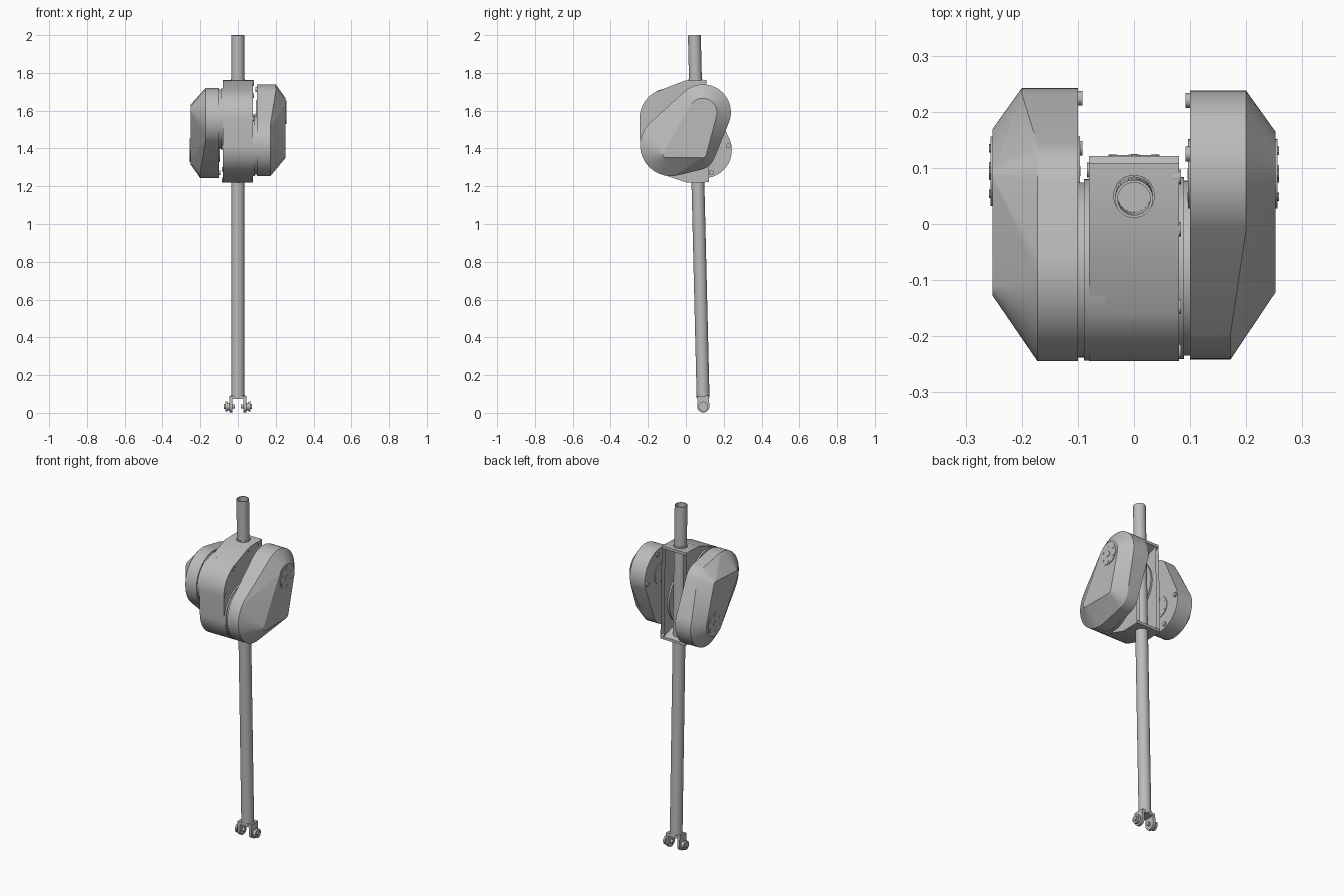
import bpy, bmesh, math
from mathutils import Matrix, Vector

old = bpy.data.objects.get("Cube")
if old:
    bpy.data.objects.remove(old)

mat = bpy.data.materials.new("machine_grey")
mat.use_nodes = True
grey = (0.5, 0.5, 0.5, 1)
mat.diffuse_color = grey
mat.node_tree.nodes["Principled BSDF"].inputs["Base Color"].default_value = grey

AXIS_Y, MID_Z = 0.057, 1.49
PIVOT = Vector((0, AXIS_Y, MID_Z))
# Whole limb leans slightly
LEAN = Matrix.Translation(PIVOT) @ Matrix.Rotation(0.024, 4, 'X') @ Matrix.Translation(-PIVOT)
# Half turn about the y direction gives the opposite joint
TURN = Matrix.Translation(PIVOT) @ Matrix.Rotation(math.pi, 4, 'Y') @ Matrix.Translation(-PIVOT)
FLIP = Matrix.Scale(-1, 4, (1, 0, 0))
SAME = Matrix.Identity(4)


def loft(name, rings, place=SAME):
    """Skin a series of equal-length rings and cap both ends."""
    bm = bmesh.new()
    rows = [[bm.verts.new(place @ Vector(p)) for p in ring] for ring in rings]
    n = len(rows[0])
    for a, b in zip(rows, rows[1:]):
        for i in range(n):
            j = (i + 1) % n
            bm.faces.new((a[i], a[j], b[j], b[i]))
    caps = [bm.faces.new(rows[0]), bm.faces.new(rows[-1])]
    bmesh.ops.triangulate(bm, faces=caps)
    bmesh.ops.recalc_face_normals(bm, faces=bm.faces)
    mesh = bpy.data.meshes.new(name)
    bm.to_mesh(mesh)
    bm.free()
    mesh.materials.append(mat)
    ob = bpy.data.objects.new(name, mesh)
    bpy.context.collection.objects.link(ob)
    ob.matrix_world = LEAN
    bpy.ops.object.select_all(action='DESELECT')
    ob.select_set(True)
    bpy.context.view_layer.objects.active = ob
    bpy.ops.object.shade_smooth_by_angle(angle=math.radians(28))
    return ob


def hull(circles, n=72):
    """Outline around circles (y, z, radius, x)."""
    pts = []
    for i in range(n):
        a = math.tau * i / n
        c, s = math.cos(a), math.sin(a)
        y, z, r, x = max(circles, key=lambda k: k[0] * c + k[1] * s + k[2])
        pts.append((x, y + r * c, z + r * s))
    return pts


def at_x(pts, x):
    return [(x, p[1], p[2]) for p in pts]


def disc(name, x0, x1, y, z, r, place=SAME, n=40):
    ring = hull([(y, z, r, 0)], n)
    return loft(name, [at_x(ring, x0), at_x(ring, x1)], place)


def body_profile(back):
    """Closed side outline of the bracket; back is the depth of its rear opening."""
    top = [(0, back, 1.64), (0, max(back, 0.03), 1.715), (0, 0.115, 1.745),
           (0, 0.115, 1.76), (0, 0, 1.76)]
    for i in range(15):
        a = math.radians(118 + 62 * i / 14)
        top.append((0, -0.08 + 0.163 * math.cos(a), 1.56 + 0.163 * math.sin(a)))
    return top + [(0, p[1], 2 * MID_Z - p[2]) for p in reversed(top)]


# Central bracket: core between two cheeks
core = body_profile(-0.1)
loft("bracket_core", [at_x(core, -0.06), at_x(core, 0.06)])
cheek = body_profile(0.0)
for side, place in (("left", SAME), ("right", FLIP)):
    loft(side + "_bracket_cheek", [at_x(cheek, 0.06), at_x(cheek, 0.08)], place)

# Hollow tube
def circle_z(r, z, n=40):
    return [(r * math.cos(math.tau * i / n), AXIS_Y + r * math.sin(math.tau * i / n), z)
            for i in range(n)]

loft("main_tube", [circle_z(0.034, 0.08), circle_z(0.034, 2.0),
                   circle_z(0.029, 2.0), circle_z(0.029, 1.78)])
loft("tube_collar", [circle_z(0.037, 1.755), circle_z(0.037, 1.768)])

# Two opposed joint housings
TIP_Y, TIP_Z = 0.092, 1.59
wide = [(TIP_Y, TIP_Z, 0.148, 0.2), (-0.08, 1.42, 0.163, 0.172), (0.055, 1.385, 0.1, 0.172)]
face = [(TIP_Y, TIP_Z, 0.075, 0.252), (-0.105, 1.375, 0.02, 0.252), (0.085, 1.37, 0.02, 0.252)]
for side, place in (("left", SAME), ("right", TURN)):
    outer = hull(wide)
    loft(side + "_housing", [at_x(outer, 0.1), outer, hull(face)], place)
    disc(side + "_motor_drum", 0.05, 0.089, -0.08, 1.42, 0.162, place, 64)
    disc(side + "_drum_step", 0.088, 0.101, -0.08, 1.42, 0.156, place, 64)

    # Outer bearing cap with a ring of bolts
    disc(side + "_bearing_cap", 0.25, 0.256, TIP_Y, TIP_Z, 0.062, place)
    disc(side + "_cap_hub", 0.255, 0.258, TIP_Y, TIP_Z, 0.016, place, 6)
    # Inner output flange, facing the bracket
    disc(side + "_output_flange", 0.096, 0.101, TIP_Y, TIP_Z, 0.062, place)
    for i in range(6):
        a = math.tau * (i + 0.5) / 6
        y, z = TIP_Y + 0.047 * math.cos(a), TIP_Z + 0.047 * math.sin(a)
        disc(side + "_cap_bolt", 0.255, 0.258, y, z, 0.007, place, 10)
        disc(side + "_flange_bolt", 0.096, 0.095, y, z, 0.008, place, 10)

    # Bolts along the bracket edge and the housing rim
    for y, z in ((-0.225, 1.565), (-0.143, 1.685), (-0.003, 1.745), (0.09, 1.748)):
        disc(side + "_bracket_bolt", 0.07, 0.084, y, z, 0.013, place, 14)
    for y, z in ((0.222, 1.57), (0.13, 1.71)):
        disc(side + "_rim_bolt", 0.092, 0.106, y, z, 0.013, place, 14)

# Fork at the lower end
loft("fork_collar", [[(sx * 0.04, AXIS_Y + sy * 0.032, z)
                      for sx, sy in ((1, 1), (-1, 1), (-1, -1), (1, -1))] for z in (0.073, 0.09)])
PIN_Z = 0.033
lug = hull([(AXIS_Y, PIN_Z, 0.032, 0), (0.03, 0.085, 0.004, 0), (0.084, 0.085, 0.004, 0)], 40)
for side, place in (("left", SAME), ("right", FLIP)):
    loft(side + "_fork_arm", [at_x(lug, 0.03), at_x(lug, 0.045)], place)
    disc(side + "_pin_boss", 0.044, 0.056, AXIS_Y, PIN_Z, 0.02, place, 24)
    disc(side + "_pin_nut", 0.055, 0.066, AXIS_Y, PIN_Z, 0.026, place, 24)
    disc(side + "_pin_head", 0.065, 0.073, AXIS_Y, PIN_Z, 0.014, place, 24)
    disc(side + "_pin_end", 0.016, 0.031, AXIS_Y, PIN_Z, 0.011, place, 20)
